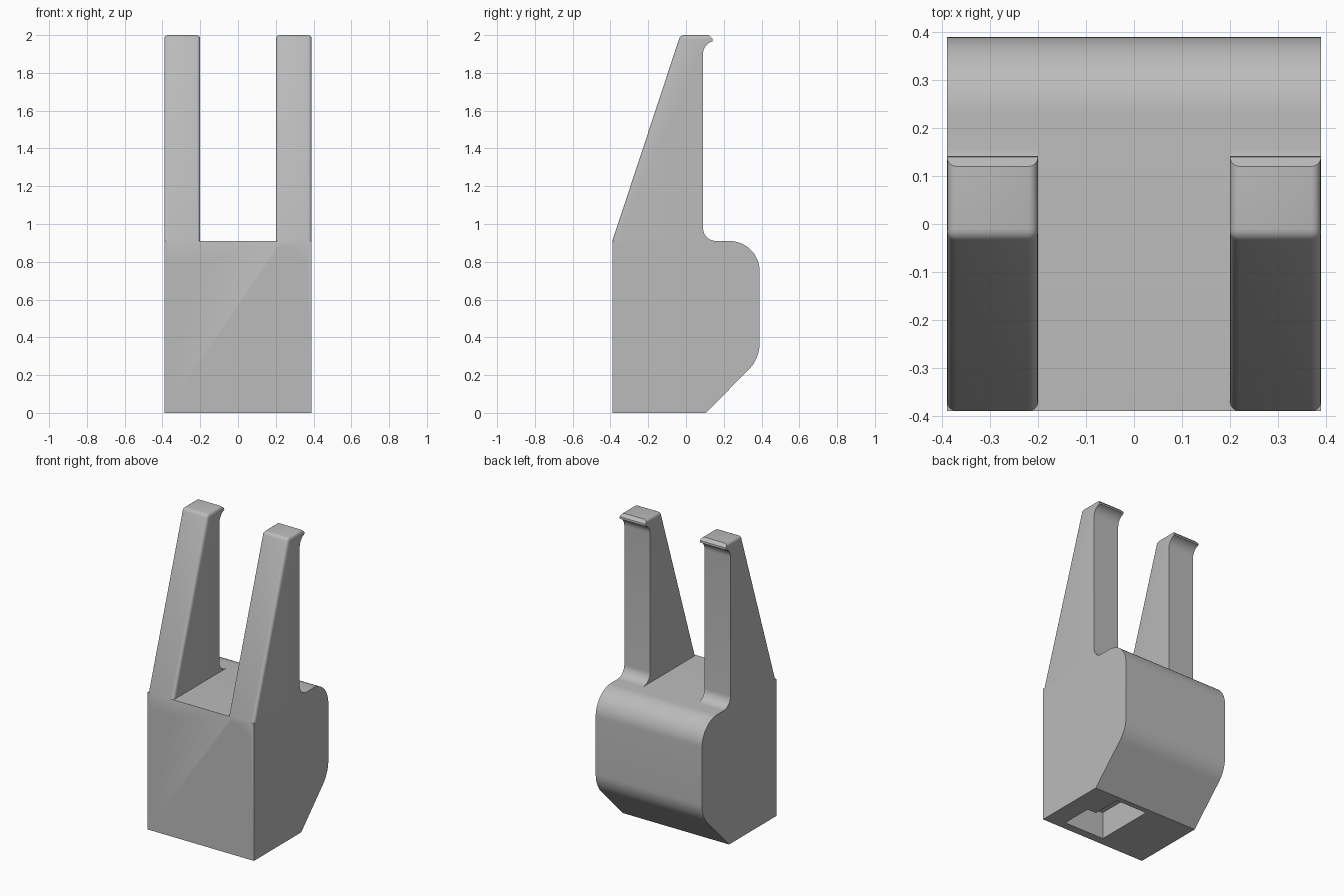
import bpy, bmesh, math

cube = bpy.data.objects.get("Cube")
if cube:
    bpy.data.objects.remove(cube, do_unlink=True)

grey = bpy.data.materials.new("light_grey")
grey.use_nodes = True
colour = (0.5, 0.5, 0.5, 1)
grey.diffuse_color = colour
grey.node_tree.nodes["Principled BSDF"].inputs["Base Color"].default_value = colour


def arc(cy, cz, r, start, end, n=10):
    angles = [math.radians(start + (end - start) * i / n) for i in range(n + 1)]
    return [(cy + r * math.cos(a), cz + r * math.sin(a)) for a in angles]


def extrude(name, points, direction, to_3d, soften=None):
    """Extrude a closed outline; soften selects the edges to round."""
    bm = bmesh.new()
    face = bm.faces.new([bm.verts.new(to_3d(p)) for p in points])
    result = bmesh.ops.extrude_face_region(bm, geom=[face])
    moved = [v for v in result["geom"] if isinstance(v, bmesh.types.BMVert)]
    bmesh.ops.translate(bm, verts=moved, vec=direction)
    bmesh.ops.recalc_face_normals(bm, faces=bm.faces)
    if soften:
        edges = [e for e in bm.edges if soften(e)]
        bmesh.ops.bevel(bm, geom=edges, offset=0.022, segments=4,
                        profile=0.5, affect='EDGES', clamp_overlap=True)
    mesh = bpy.data.meshes.new(name)
    bm.to_mesh(mesh)
    bm.free()
    mesh.materials.append(grey)
    obj = bpy.data.objects.new(name, mesh)
    bpy.context.collection.objects.link(obj)
    return obj


def combine(target, tool, operation):
    mod = target.modifiers.new(tool.name, 'BOOLEAN')
    mod.operation, mod.solver, mod.object = operation, 'EXACT', tool
    tool.hide_render = True
    bpy.context.view_layer.objects.active = target
    bpy.ops.object.modifier_apply(modifier=mod.name)
    bpy.data.objects.remove(tool, do_unlink=True)


# Body with rounded back and chamfered underside
half = 0.39
body_outline = ([(-half, 0), (0.105, 0)] + arc(0.19, 0.37, 0.2, -45, 0)
                + arc(0.23, 0.75, 0.16, 0, 90, 14) + [(-half, 0.91)])
body = extrude("clip_body", body_outline, (2 * half, 0, 0),
               lambda p: (-half, p[0], p[1]))

# Tapered arms with a hooked tip and a fillet at the root
arm_outline = ([(-half, 0.8), (0.16, 0.8)] + arc(0.16, 0.98, 0.07, 270, 180)
               + arc(0.16, 1.9, 0.07, 180, 105, 8)
               + [(0.14, 1.98), (0.12, 2.0), (-0.03, 2.0), (-half, 0.91)])


def arm_edge(e):
    a, b = (v.co for v in e.verts)
    along = abs(a.x - b.x) < 0.001
    front = all(v.y < -0.02 for v in (a, b))
    top = all(v.z > 1.99 for v in (a, b))
    if along:
        return (front and max(a.z, b.z) > 0.85) or top
    return top and a.y < 0


for side, x in (("right", -half), ("left", 0.2)):
    arm = extrude(side + "_arm", arm_outline, (half - 0.2, 0, 0),
                  lambda p: (x, p[0], p[1]), arm_edge)
    combine(body, arm, 'UNION')

# Stepped socket in the underside
socket_outline = [(-0.035, -0.335), (0.26, -0.335), (0.26, -0.125),
                  (0.195, -0.125), (0.195, 0.07), (-0.035, 0.07)]
socket = extrude("socket_cutter", socket_outline, (0, 0, 0.28),
                 lambda p: (p[0], p[1], -0.1))
combine(body, socket, 'DIFFERENCE')

# Smooth the rounded edges only
bpy.ops.object.select_all(action='DESELECT')
body.select_set(True)
bpy.context.view_layer.objects.active = body
bpy.ops.object.shade_smooth_by_angle(angle=math.radians(30))
